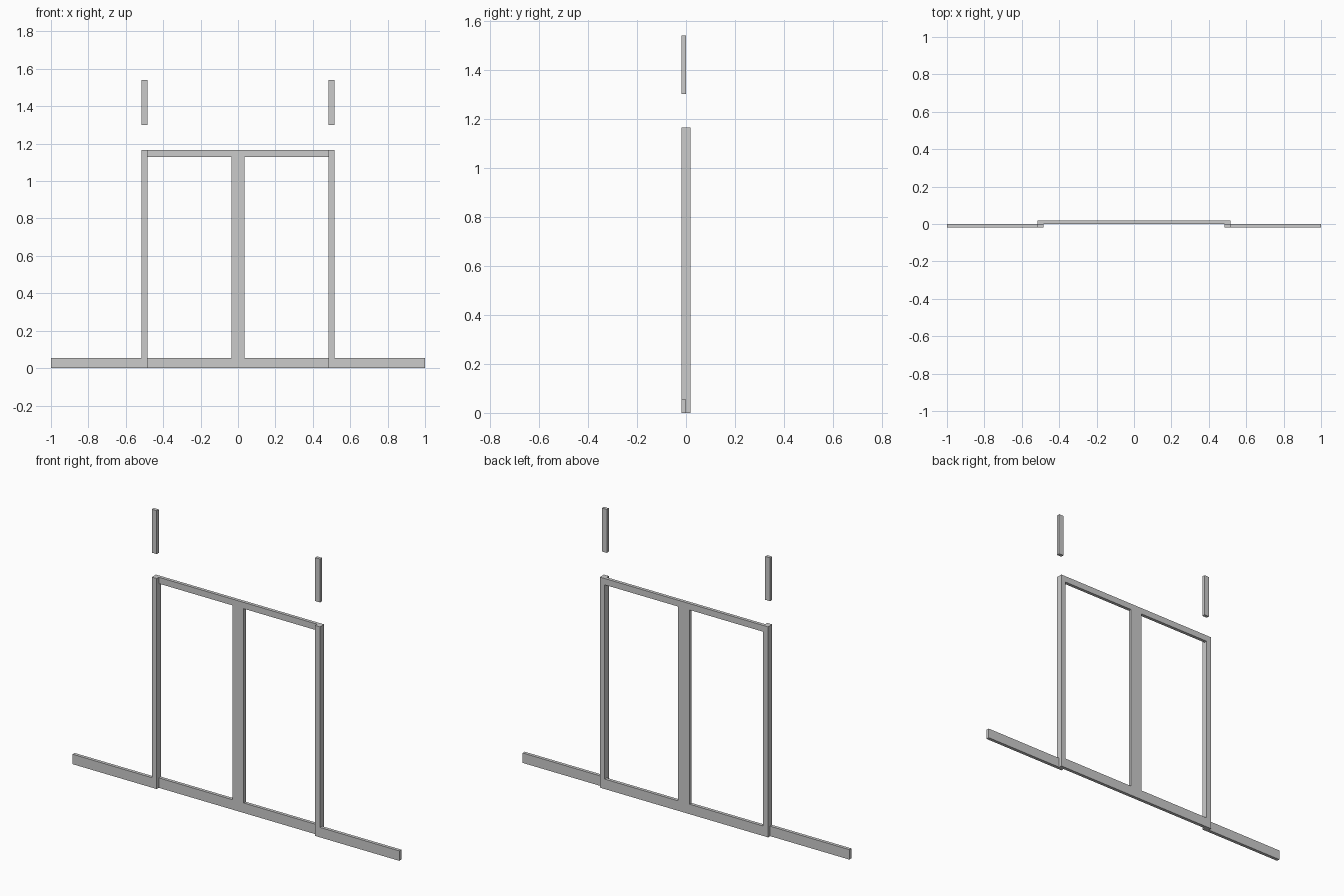
import bpy, bmesh

if "Cube" in bpy.data.objects:
    bpy.data.objects.remove(bpy.data.objects["Cube"])

T = 0.018  # board thickness


def panel(name, xs, zs, holes, y0, y1, mirror=False):
    """Flat board made from a grid of cells, minus holes, extruded from y0 to y1."""
    bm = bmesh.new()
    v = [[bm.verts.new((x, y0, z)) for z in zs] for x in xs]
    for i in range(len(xs) - 1):
        for j in range(len(zs) - 1):
            if (i, j) not in holes:
                bm.faces.new((v[i][j], v[i + 1][j], v[i + 1][j + 1], v[i][j + 1]))
    bmesh.ops.delete(bm, geom=[p for p in bm.verts if not p.link_faces], context='VERTS')
    ext = bmesh.ops.extrude_face_region(bm, geom=bm.faces[:], use_keep_orig=True)
    moved = [g for g in ext["geom"] if isinstance(g, bmesh.types.BMVert)]
    bmesh.ops.translate(bm, verts=moved, vec=(0, y1 - y0, 0))
    bmesh.ops.recalc_face_normals(bm, faces=bm.faces[:])
    me = bpy.data.meshes.new(name)
    bm.to_mesh(me)
    bm.free()
    ob = bpy.data.objects.new(name, me)
    bpy.context.collection.objects.link(ob)
    if mirror:
        ob.modifiers.new("mirror", 'MIRROR').use_axis[0] = True
    return ob


# Rear frame with two tall openings
panel("rear_frame", [-0.515, -0.485, -0.035, 0.035, 0.485, 0.515],
      [0, 0.055, 1.13, 1.165], {(1, 1), (3, 1)}, 0, T)

# L-shaped front trim: post plus skirting rail, on both sides
panel("post_and_skirting", [0.485, 0.515, 1.0],
      [0, 0.055, 1.165], {(1, 1)}, -T, 0, mirror=True)

# Separate short posts floating above
panel("upper_post", [0.485, 0.515], [1.30, 1.54], set(), -T, 0, mirror=True)
